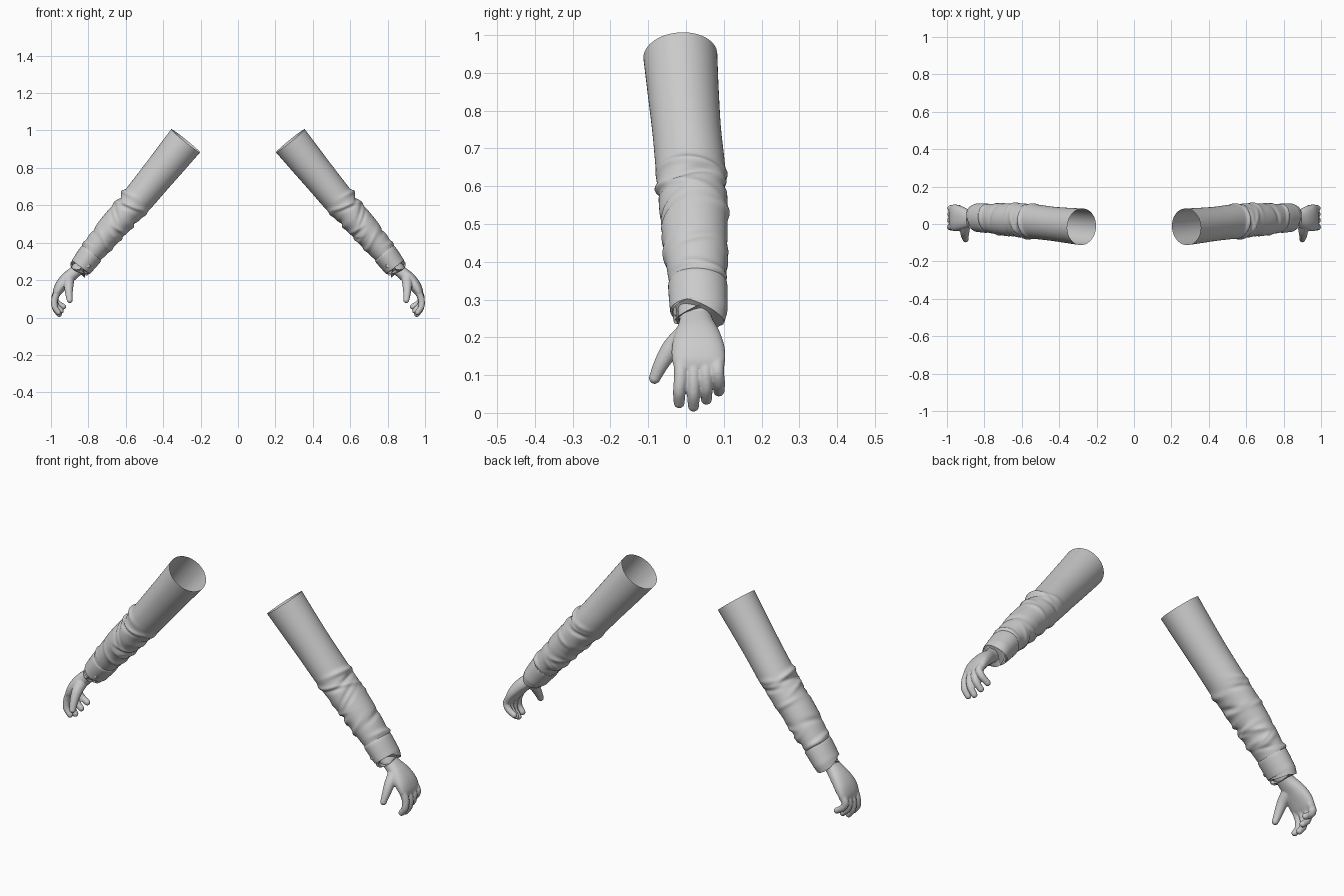
import bpy, bmesh, math, random
from mathutils import Vector

if "Cube" in bpy.data.objects:
    bpy.data.objects.remove(bpy.data.objects["Cube"])

random.seed(4)
grey = bpy.data.materials.new("plain grey")
grey.diffuse_color = (0.6, 0.6, 0.6, 1)
grey.use_nodes = True
grey.node_tree.nodes["Principled BSDF"].inputs["Base Color"].default_value = grey.diffuse_color


def spline(rows, t):
    """Catmull-Rom value of the row list at t in 0..1."""
    n = len(rows) - 1
    i = min(int(t * n), n - 1)
    f = t * n - i
    p = [rows[max(0, min(n, i + k))] for k in (-1, 0, 1, 2)]
    return [0.5 * (2 * b + (c - a) * f + (2 * a - 5 * b + 4 * c - d) * f * f
                   + (3 * b - a - 3 * c + d) * f ** 3) for a, b, c, d in zip(*p)]


def loft(bm, rows, rings, sides, bump=None, closed=False, power=1.0):
    """Sweep an ellipse: rows are x, y, z, half thickness, half breadth."""
    loops = []
    for r in range(rings + 1):
        t = r / rings
        x, y, z, h, w = spline(rows, t)
        a, b = spline(rows, max(0, t - .02)), spline(rows, min(1, t + .02))
        tan = Vector((b[0] - a[0], b[1] - a[1], b[2] - a[2])).normalized()
        out = Vector((0, 1, 0)).cross(tan).normalized() * -1    # away from the body, upward
        side = tan.cross(out).normalized()
        if side.y < 0:
            side = -side
        ring = []
        for s in range(sides):
            u = 2 * math.pi * s / sides
            d = bump(t, u) if bump else 0
            c, q = math.cos(u), math.sin(u)
            c = math.copysign(abs(c) ** power, c)
            q = math.copysign(abs(q) ** power, q)
            ring.append(bm.verts.new(Vector((x, y, z)) + out * c * (h + d) + side * q * (w + d)))
        loops.append(ring)
    for A, B in zip(loops, loops[1:]):
        for s in range(sides):
            k = (s + 1) % sides
            bm.faces.new((A[s], A[k], B[k], B[s]))
    if closed:
        bm.faces.new(loops[0])
        bm.faces.new(loops[-1])


def ball(bm, p, r):
    res = bmesh.ops.create_uvsphere(bm, u_segments=16, v_segments=10, radius=r)
    bmesh.ops.translate(bm, verts=res["verts"], vec=p)


def finish(bm, name, melt=False):
    bmesh.ops.recalc_face_normals(bm, faces=bm.faces)
    me = bpy.data.meshes.new(name)
    bm.to_mesh(me)
    bm.free()
    me.materials.append(grey)
    ob = bpy.data.objects.new(name, me)
    bpy.context.collection.objects.link(ob)
    bpy.context.view_layer.objects.active = ob
    ob.select_set(True)
    if melt:    # fuse overlapping volumes into one skin
        m = ob.modifiers.new("fuse", 'REMESH')
        m.mode, m.voxel_size, m.use_smooth_shade = 'VOXEL', 0.0035, True
        s = ob.modifiers.new("soften", 'SMOOTH')
        s.factor, s.iterations = 0.5, 5
    m = ob.modifiers.new("other side", 'MIRROR')
    m.use_mirror_merge = False
    bpy.ops.object.shade_smooth_by_angle(angle=math.radians(50))
    ob.select_set(False)


# Sleeve: open tube with cloth folds gathered below the elbow
folds = [(0.46 + 0.5 * i / 21, random.uniform(0, 6.28), random.uniform(-.05, .05),
          random.uniform(.012, .02), random.uniform(.5, 1.0), random.uniform(.005, .010) * random.choice((1, 1, -1)))
         for i in range(22)]
folds += [(.475, 0, .02, .016, 1.1, .012), (.515, 0, -.02, .014, 1.0, -.010),
          (.50, 4.6, .04, .014, .8, .008), (.60, 3.1, 0, .02, .9, .007),
          (.72, 3.1, 0, .02, .9, .007), (.83, 3.1, 0, .02, .9, .006)]


def cloth(t, u):
    d = 0
    for t0, u0, slope, wt, wu, amp in folds:
        du = (u - u0 + math.pi) % (2 * math.pi) - math.pi
        d += amp * math.exp(-((t - t0 - slope * du) / wt) ** 2 - (du / wu) ** 2)
    return d


bm = bmesh.new()
loft(bm, [(.280, -.015, .945, .099, .098), (.360, -.007, .846, .094, .094),
          (.442, .002, .746, .089, .091), (.525, .012, .645, .085, .092),
          (.604, .019, .556, .080, .091), (.680, .023, .472, .076, .087),
          (.745, .028, .393, .069, .080), (.800, .032, .322, .058, .072)],
     130, 64, cloth)
finish(bm, "sleeve")

# Cuff: slightly wider band whose lip turns back inside
bm = bmesh.new()
loft(bm, [(.782, .031, .345, .060, .073), (.786, .031, .340, .066, .078),
          (.806, .032, .314, .065, .078), (.822, .033, .293, .063, .077),
          (.838, .034, .272, .061, .076), (.841, .034, .268, .058, .073),
          (.837, .034, .273, .053, .068), (.810, .032, .309, .050, .065)],
     35, 48)
finish(bm, "cuff")

# Inner band showing between cuff and wrist
bm = bmesh.new()
loft(bm, [(.800, .028, .322, .042, .052), (.830, .028, .285, .041, .050),
          (.855, .027, .255, .039, .048), (.858, .027, .251, .036, .045),
          (.840, .027, .272, .033, .042)], 20, 40)
finish(bm, "inner_cuff")

# Buttons on the front of the cuff
bm = bmesh.new()
for x, z in ((.800, .277), (.812, .287)):
    res = bmesh.ops.create_cone(bm, cap_ends=True, segments=20, radius1=.011, radius2=.009, depth=.008)
    for v in res["verts"]:
        v.co = Vector((x + v.co.x, -.034 - v.co.z, z + v.co.y))
    break
finish(bm, "cuff_button")

# Hand: palm, four curled fingers and a thumb fused together
bm = bmesh.new()
loft(bm, [(.822, .026, .296, .030, .040), (.850, .026, .262, .031, .041),
          (.880, .027, .237, .033, .046), (.915, .030, .207, .034, .060),
          (.945, .032, .172, .032, .070), (.966, .034, .137, .025, .070),
          (.974, .034, .114, .016, .062)], 30, 40, closed=True, power=.85)


def digit(points, r0, r1):
    rows = [(*p, r0 + (r1 - r0) * i / (len(points) - 1), r0 + (r1 - r0) * i / (len(points) - 1))
            for i, p in enumerate(points)]
    loft(bm, rows, 20, 16, closed=True)
    ball(bm, points[0], r0)
    ball(bm, points[-1], r1)


for y0, y1, tip_x, tip_z in ((-.014, -.018, .960, .027), (.020, .020, .956, .018),
                             (.052, .054, .946, .036), (.083, .087, .934, .058)):
    top, drop = .135, .135 - tip_z
    mid = (.968 + tip_x) / 2 + .012
    digit([(.966, y0, top), (.980, y0, top - .35 * drop),
           (mid + .004, y1, top - .72 * drop), (tip_x, y1, tip_z)], .0195, .0150)
digit([(.905, -.002, .205), (.905, -.038, .172), (.904, -.064, .132),
       (.900, -.083, .092)], .031, .0155)
finish(bm, "hand", melt=True)
